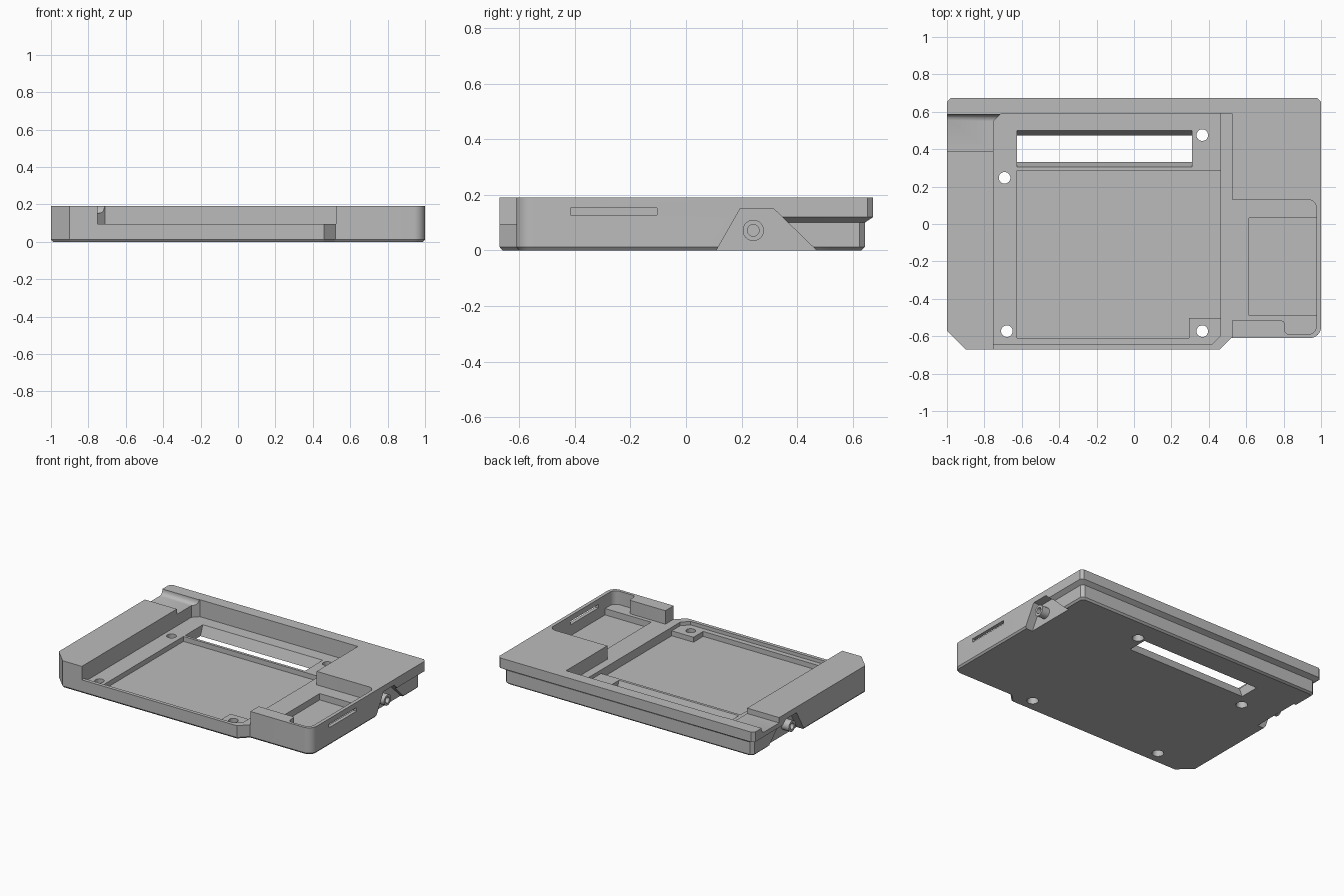
import bpy, bmesh, math

if "Cube" in bpy.data.objects:
    bpy.data.objects.remove(bpy.data.objects["Cube"])

grey = bpy.data.materials.new("mid_grey")
grey.diffuse_color = (0.5, 0.5, 0.5, 1)
grey.use_nodes = True
grey.node_tree.nodes["Principled BSDF"].inputs["Base Color"].default_value = grey.diffuse_color


def loft(name, rings):
    """Closed solid through rings of 3D points with equal counts."""
    bm = bmesh.new()
    vs = [[bm.verts.new(p) for p in ring] for ring in rings]
    n = len(vs[0])
    for a, b in zip(vs, vs[1:]):
        for i in range(n):
            j = (i + 1) % n
            bm.faces.new((a[i], a[j], b[j], b[i]))
    bm.faces.new(vs[0][::-1])
    bm.faces.new(vs[-1])
    bmesh.ops.recalc_face_normals(bm, faces=bm.faces)
    me = bpy.data.meshes.new(name)
    bm.to_mesh(me)
    bm.free()
    ob = bpy.data.objects.new(name, me)
    bpy.context.collection.objects.link(ob)
    me.materials.append(grey)
    return ob


def prism_z(name, pts, z0, z1=0.4):
    return loft(name, [[(x, y, z) for x, y in pts] for z in (z0, z1)])


def prism_x(name, pts, x0, x1):
    return loft(name, [[(x, y, z) for y, z in pts] for x in (x0, x1)])


def rect(x0, x1, y0, y1):
    return [(x0, y0), (x1, y0), (x1, y1), (x0, y1)]


def arc(cx, cy, r, a0, a1, n=8):
    return [(cx + r * math.cos(math.radians(a0 + (a1 - a0) * i / n)),
             cy + r * math.sin(math.radians(a0 + (a1 - a0) * i / n))) for i in range(n + 1)]


def circle(cx, cy, r, n=32):
    return arc(cx, cy, r, 0, 360 * (n - 1) / n, n - 1)


def cut(target, cutter):
    mod = target.modifiers.new("cut", 'BOOLEAN')
    mod.operation = 'DIFFERENCE'
    mod.solver = 'EXACT'
    mod.object = cutter
    bpy.context.view_layer.objects.active = target
    bpy.ops.object.modifier_apply(modifier=mod.name)
    bpy.data.objects.remove(cutter)


def outline(d, e):
    """Body outline: d insets the rear half, e insets the front half."""
    pts = [(-0.98 + d, 0.673 - d), (-1 + d, 0.653 - d), (-1 + d, 0.33), (-1 + e, 0.2),
           (-1 + e, -0.57), (-0.90 + e / 2, -0.67 + e), (0.46 - e / 2, -0.67 + e),
           (0.52 - e / 2, -0.61 + e)]
    pts += arc(0.94, -0.55, 0.06 - e, -90, 0)
    pts += [(1 - e, 0.2), (1 - d, 0.33), (1 - d, 0.653 - d), (0.98 - d, 0.673 - d)]
    return pts


# Tray body with stepped-in lower rear
layers = [(0, 0.042, 0.01), (0.012, 0.03, 0), (0.10, 0.03, 0), (0.12, 0, 0), (0.19, 0, 0)]
body = loft("tray_body", [[(x, y, z) for x, y in outline(d, e)] for z, d, e in layers])

# Main bay, board recess and deep floor pocket
cut(body, prism_z("bay", [(-0.75, -0.8), (0.523, -0.8), (0.523, 0.59),
                          (-0.71, 0.59), (-0.75, 0.55)], 0.095))
cut(body, prism_z("recess", [(-0.75, -0.645), (0.415, -0.645), (0.463, -0.597), (0.463, 0.59),
                             (-0.71, 0.59), (-0.75, 0.55)], 0.07))
cut(body, prism_z("floor_pocket", [(-0.625, -0.61), (0.293, -0.61), (0.293, -0.502),
                                   (0.463, -0.502), (0.463, 0.285), (-0.625, 0.285)], 0.035))

# Tapered opening through the floor
cut(body, loft("opening", [[(x, y, z) for x, y in rect(-0.625, 0.31, y0, y1)]
                           for y0, y1, z in ((0.335, 0.47, -0.01), (0.30, 0.505, 0.08))]))

# Screw holes flared towards the bottom
for x, y in ((0.365, 0.475), (-0.692, 0.247), (-0.68, -0.573), (0.365, -0.573)):
    cut(body, loft("hole", [[(px, py, z) for px, py in circle(x, y, r)]
                            for r, z in ((0.04, -0.01), (0.031, 0.035), (0.031, 0.3))]))

# Side bay with rounded corners, its deeper pocket and the wall slot
side = [(0.45, -0.517), (0.79, -0.517)] + arc(0.79, -0.532, 0.015, 90, 0, 4)
side += arc(0.83, -0.565, 0.025, 180, 270, 4) + arc(0.93, -0.545, 0.045, -90, 0)
side += arc(0.93, 0.085, 0.045, 0, 90) + [(0.45, 0.13)]
cut(body, prism_z("side_bay", side, 0.095))
cut(body, prism_z("side_pocket", rect(0.615, 0.975, -0.49, 0.033), 0.05))
cut(body, prism_z("wall_slot", rect(0.95, 1.1, -0.415, -0.105), 0.127, 0.152))

# Cable channel across the left shoulder
cut(body, prism_x("channel", [(0.39, 0.3), (0.39, 0.152), (0.555, 0.152), (0.57, 0.156),
                              (0.58, 0.165), (0.585, 0.18), (0.585, 0.3)], -1.1, -0.65))

# Hinge notches on both sides
for s in (-1, 1):
    cut(body, prism_x("notch", [(0.098, -0.02), (0.195, 0.15), (0.315, 0.15), (0.49, -0.02)],
                      0.94 * s, 1.1 * s))

# Hinge bosses with pin holes
parts = [body]
for s, side_name in ((-1, "left"), (1, "right")):
    boss = prism_x(side_name + "_hinge_boss", circle(0.242, 0.072, 0.038), 0.93 * s, 0.998 * s)
    cut(boss, prism_x("pin_hole", circle(0.242, 0.072, 0.021), 0.945 * s, 1.1 * s))
    parts.append(boss)

# Smooth curved walls, keep edges sharp
for ob in parts:
    bpy.ops.object.select_all(action='DESELECT')
    ob.select_set(True)
    bpy.context.view_layer.objects.active = ob
    bpy.ops.object.shade_smooth_by_angle(angle=math.radians(30))
